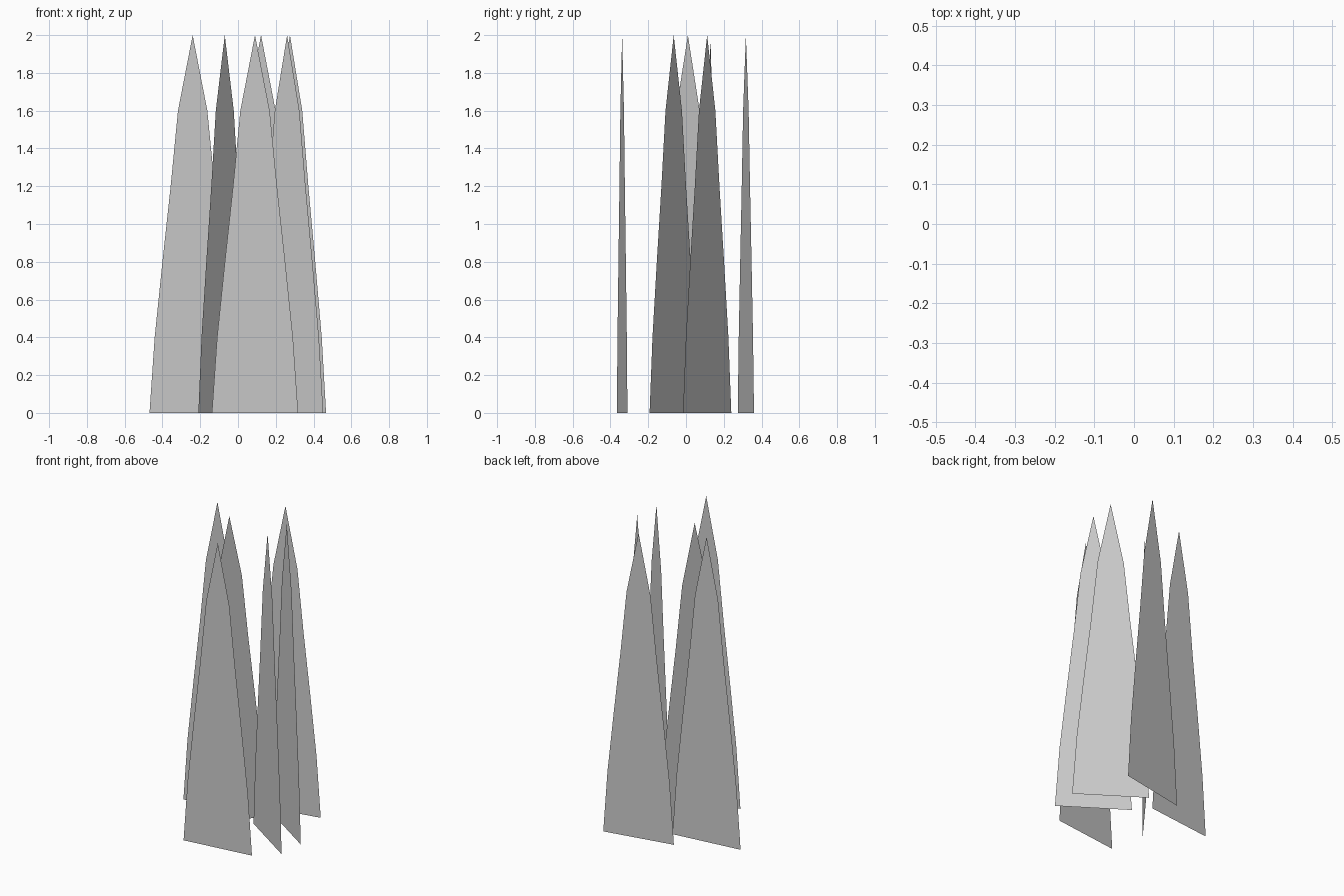
import bpy
from math import atan2, cos, sin

if "Cube" in bpy.data.objects:
    bpy.data.objects.remove(bpy.data.objects["Cube"])

HALF_WIDTH = 0.23
# height and width fraction of one tapered blade
PROFILE = [(0, 1), (0.4, 0.88), (0.8, 0.70), (1.2, 0.51), (1.6, 0.34)]
TIP = 2.0


def grass_blade(name, x, y, dx, dy):
    """Flat upright blade centred on (x, y), its width running along (dx, dy)."""
    a = atan2(dy, dx)
    ux, uy = HALF_WIDTH * cos(a), HALF_WIDTH * sin(a)
    verts = []
    for z, w in PROFILE:
        for side in (-1, 1):
            verts.append((x + side * w * ux, y + side * w * uy, z))
    verts.append((x, y, TIP))
    n = len(PROFILE)
    faces = [(2 * i, 2 * i + 1, 2 * i + 3, 2 * i + 2) for i in range(n - 1)]
    faces.append((2 * n - 2, 2 * n - 1, 2 * n))
    mesh = bpy.data.meshes.new(name)
    mesh.from_pydata(verts, [], faces)
    obj = bpy.data.objects.new(name, mesh)
    bpy.context.collection.objects.link(obj)


# six blades in a loose clump: position and width direction
BLADES = [
    (-0.24, 0.13, 0.228, 0.026),
    (-0.07, 0.01, 0.14, 0.183),
    (0.09, -0.338, 0.228, 0.028),
    (0.122, 0.317, 0.226, 0.043),
    (0.26, -0.065, 0.19, -0.127),
    (0.275, 0.112, 0.19, -0.127),
]
for i, blade in enumerate(BLADES, 1):
    grass_blade(f"grass_blade_{i}", *blade)
